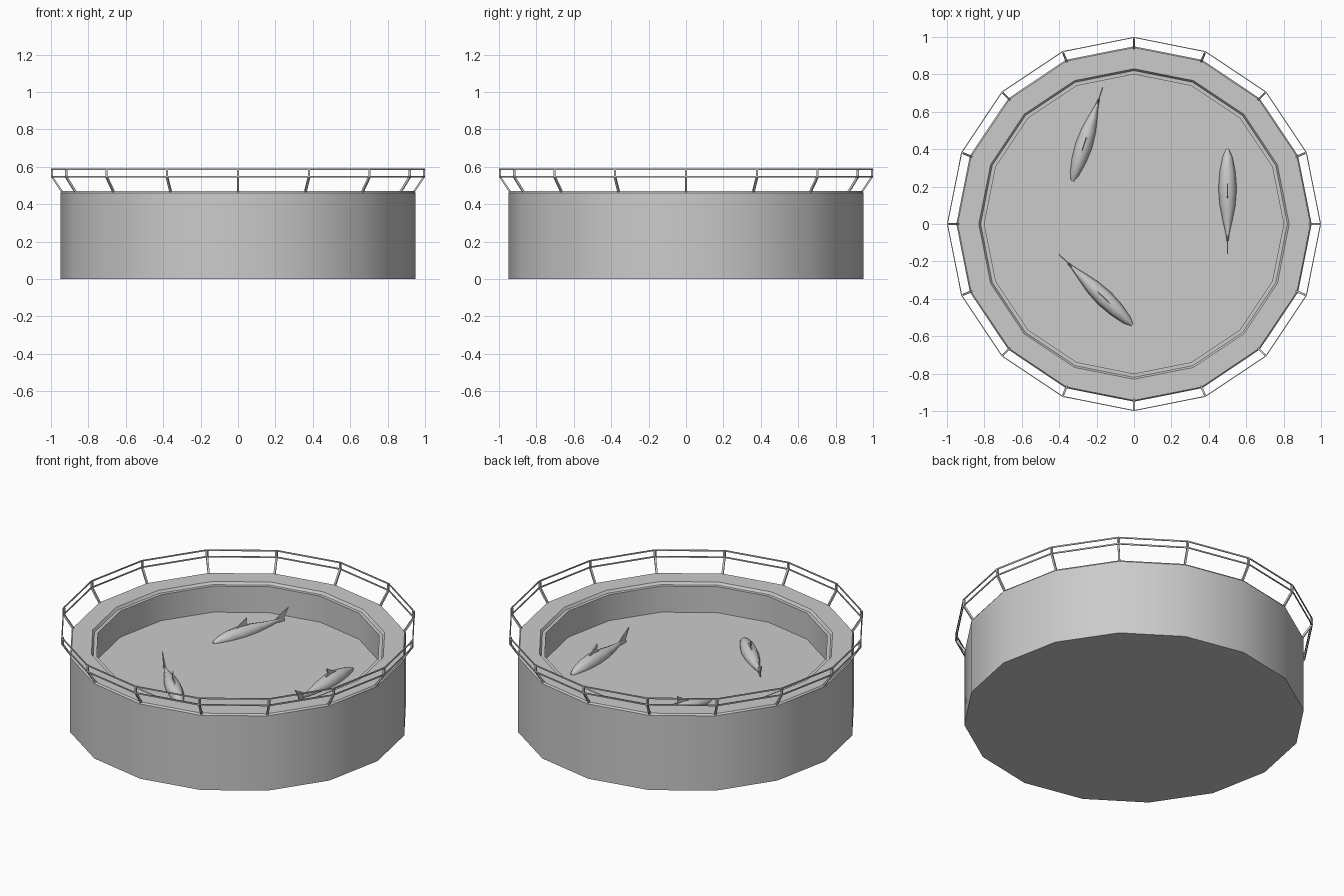
import bpy
import bmesh
from math import radians, sin, cos, tau
from mathutils import Matrix, Vector

SIDES = 16
WATER = 0.295

cube = bpy.data.objects.get("Cube")
if cube:
    bpy.data.objects.remove(cube)

grey = bpy.data.materials.new("plain_grey")
grey.use_nodes = True
grey.diffuse_color = (0.6, 0.6, 0.6, 1)
grey.node_tree.nodes["Principled BSDF"].inputs["Base Color"].default_value = (0.6, 0.6, 0.6, 1)


def finish(bm, name, smooth=30):
    bmesh.ops.recalc_face_normals(bm, faces=bm.faces)
    mesh = bpy.data.meshes.new(name)
    bm.to_mesh(mesh)
    bm.free()
    mesh.materials.append(grey)
    obj = bpy.data.objects.new(name, mesh)
    bpy.context.collection.objects.link(obj)
    if smooth:
        bpy.ops.object.select_all(action="DESELECT")
        obj.select_set(True)
        bpy.context.view_layer.objects.active = obj
        bpy.ops.object.shade_smooth_by_angle(angle=radians(smooth))
    return obj


def loft(bm, rings, loop=False):
    """Skin a list of closed rings; cap the ends unless the rings loop."""
    rows = [[bm.verts.new(p) for p in ring] for ring in rings]
    n = len(rows[0])
    for a, b in zip(rows, rows[1:] + (rows[:1] if loop else [])):
        for i in range(n):
            j = (i + 1) % n
            bm.faces.new((a[i], a[j], b[j], b[i]))
    if not loop:
        bm.faces.new(rows[0])
        bm.faces.new(rows[-1])


def circle(r, z):
    return [(r * cos(tau * i / SIDES), r * sin(tau * i / SIDES), z) for i in range(SIDES)]


def beam(bm, a, b, width):
    """Square bar between two points."""
    a, b = Vector(a), Vector(b)
    d = b - a
    turn = d.to_track_quat("Z", "Y").to_matrix().to_4x4()
    shift = Matrix.Translation((a + b) / 2)
    size = Matrix.Diagonal((width, width, d.length, 1))
    bmesh.ops.create_cube(bm, size=1, matrix=shift @ turn @ size)


def plate(bm, outline, width):
    """Upright fin plate from (y, z) points."""
    loft(bm, [[(x, y, z) for y, z in outline] for x in (-width / 2, width / 2)])


# Tank: outer wall, flat walkway, stepped inner lip and basin
profile = [(0.95, 0), (0.95, 0.46), (0.943, 0.47), (0.83, 0.47), (0.82, 0.455),
           (0.80, 0.455), (0.80, 0.03)]
bm = bmesh.new()
loft(bm, [circle(r, z) for r, z in profile])
finish(bm, "tank")

# Water surface
bm = bmesh.new()
bm.faces.new([bm.verts.new(p) for p in circle(0.80, WATER)])
finish(bm, "water_surface", 0)

# Two thin hand rails
for name, z in (("top_rail", 0.586), ("middle_rail", 0.546)):
    bm = bmesh.new()
    section = [(0.995, z - 0.004), (1.0, z - 0.004), (1.0, z + 0.004), (0.995, z + 0.004)]
    loft(bm, [circle(r, h) for r, h in section], loop=True)
    finish(bm, name, 0)

# Bent rail posts, one at each corner
bm = bmesh.new()
for i in range(SIDES):
    c, s = cos(tau * i / SIDES), sin(tau * i / SIDES)
    foot, bend, top = [(r * c, r * s, z) for r, z in ((0.94, 0.465), (0.994, 0.546), (0.994, 0.588))]
    beam(bm, foot, bend, 0.011)
    beam(bm, bend, top, 0.011)
finish(bm, "rail_posts", 0)


# Fish: nose at the origin, body running back along -y
def fish(name, x, y, angle, scale):
    # distance from nose, half width, half height, centre height
    stations = [(0, 0.008, 0.008, 0), (0.04, 0.026, 0.024, 0.004), (0.12, 0.042, 0.042, 0.006),
                (0.21, 0.049, 0.048, 0.006), (0.30, 0.042, 0.040, 0.006),
                (0.38, 0.026, 0.026, 0.008), (0.45, 0.010, 0.014, 0.012), (0.49, 0.005, 0.012, 0.016)]
    bm = bmesh.new()
    loft(bm, [[(w * cos(tau * k / 8), -d, c + h * sin(tau * k / 8)) for k in range(8)]
              for d, w, h, c in stations])
    plate(bm, [(-0.16, 0.045), (-0.25, 0.098), (-0.245, 0.065), (-0.265, 0.045)], 0.007)
    plate(bm, [(-0.44, 0.012), (-0.50, 0.05), (-0.56, 0.082), (-0.525, 0.02),
               (-0.54, -0.03), (-0.48, 0.002)], 0.006)
    obj = finish(bm, name, 50)
    obj.location = (x, y, WATER)
    obj.rotation_euler.z = radians(angle)
    obj.scale = (scale,) * 3


fish("fish_left", 0.50, 0.40, 0, 1)
fish("fish_back", -0.33, 0.23, 162, 0.94)
fish("fish_front", -0.01, -0.54, -134, 0.97)
